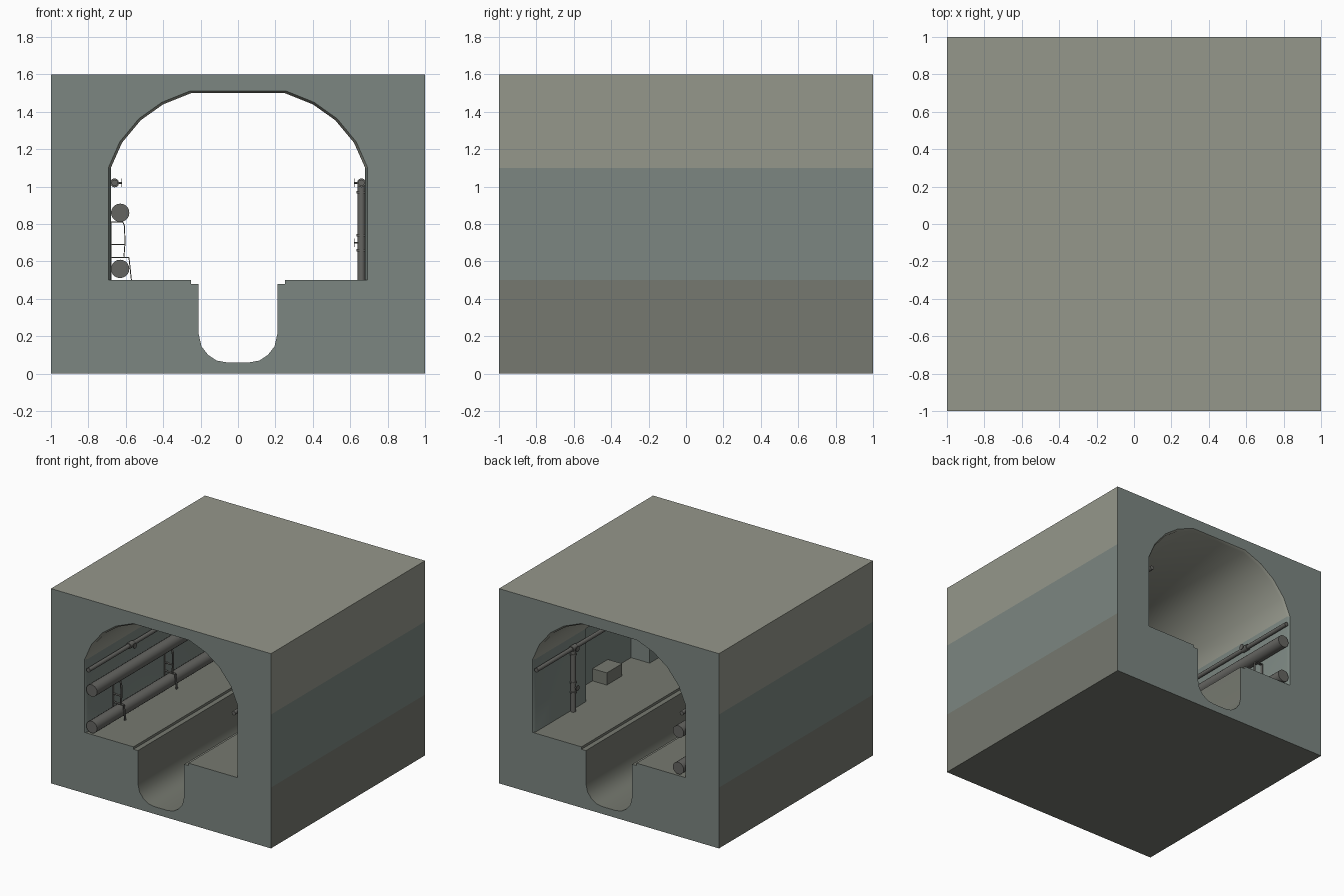
import bpy, bmesh, math
from mathutils import Vector

if "Cube" in bpy.data.objects:
    bpy.data.objects.remove(bpy.data.objects["Cube"])


def material(name, rgb):
    m = bpy.data.materials.new(name)
    m.diffuse_color = (*rgb, 1)
    m.use_nodes = True
    m.node_tree.nodes["Principled BSDF"].inputs["Base Color"].default_value = m.diffuse_color
    return m


ROOF = material("roof_concrete", (0.30, 0.31, 0.26))
WALL = material("wall_concrete", (0.20, 0.24, 0.22))
FLOOR = material("floor_concrete", (0.18, 0.19, 0.16))
METAL = material("dark_metal", (0.13, 0.13, 0.12))


def finish(name, bm, mats, angle=35):
    bmesh.ops.remove_doubles(bm, verts=bm.verts, dist=1e-5)
    bmesh.ops.recalc_face_normals(bm, faces=bm.faces)
    me = bpy.data.meshes.new(name)
    bm.to_mesh(me)
    bm.free()
    ob = bpy.data.objects.new(name, me)
    bpy.context.collection.objects.link(ob)
    for m in mats:
        me.materials.append(m)
    bpy.ops.object.select_all(action='DESELECT')
    ob.select_set(True)
    bpy.context.view_layer.objects.active = ob
    bpy.ops.object.shade_smooth_by_angle(angle=math.radians(angle))
    return ob


# Tunnel block: half profile of the bore, crown to channel bottom
half = [(0, 1.5), (0.25, 1.5), (0.40, 1.44), (0.52, 1.355), (0.62, 1.235), (0.68, 1.10),
        (0.68, 0.5), (0.25, 0.5), (0.25, 0.48), (0.21, 0.48), (0.21, 0.21), (0.195, 0.145),
        (0.16, 0.10), (0.115, 0.07), (0.06, 0.06), (0, 0.06)]
outer = [(0, 0), (1, 0), (1, 0.5), (1, 1.1), (1, 1.6), (0, 1.6)]
NX, NY0, NY1 = 0.85, -0.5, 0.33          # niche depth and span in the right wall
YI = 0.98


def flare(p):
    x, z = p
    if z < 0.5 or (z == 0.5 and x < 0.5):
        return p
    return (x * 1.02, 1.1 + (z - 1.1) * 1.03 if z > 1.1 else z)


bm = bmesh.new()


def face(pts, mat):
    f = bm.faces.new([bm.verts.new(p) for p in pts])
    f.material_index = mat


def band(a, b):
    zm = (a[1] + b[1]) / 2
    return 0 if zm > 1.1 else 1 if zm > 0.5 else 2


for s in (-1, 1):
    for e in (-1, 1):
        # end faces
        face([(s * x, e, z) for x, z in [flare(p) for p in half] + outer], 1)
    for a, b in zip(outer, outer[1:]):
        face([(s * a[0], -1, a[1]), (s * b[0], -1, b[1]), (s * b[0], 1, b[1]), (s * a[0], 1, a[1])], band(a, b))
    for a, b in zip(half, half[1:]):
        # flared rim at both ends
        for e in (-1, 1):
            fa, fb = flare(a), flare(b)
            face([(s * fa[0], e, fa[1]), (s * fb[0], e, fb[1]),
                  (s * b[0], e * YI, b[1]), (s * a[0], e * YI, a[1])], band(a, b))
        # inner lining, with the niche cut into the right wall
        path = [(0, -YI), (0, YI)]
        if s > 0 and a == (0.68, 1.10):
            d = NX - 0.68
            path = [(0, -YI), (0, NY0), (d, NY0), (d, NY1), (0, NY1), (0, YI)]
        for (da, ya), (db, yb) in zip(path, path[1:]):
            face([(s * (a[0] + da), ya, a[1]), (s * (b[0] + da), ya, b[1]),
                  (s * (b[0] + db), yb, b[1]), (s * (a[0] + db), yb, a[1])], band(a, b))
for z, m in ((0.5, 2), (1.10, 0)):
    face([(0.68, NY0, z), (NX, NY0, z), (NX, NY1, z), (0.68, NY1, z)], m)
finish("tunnel_block", bm, [ROOF, WALL, FLOOR])


def rod(name, a, b, r, n=16):
    a, b = Vector(a), Vector(b)
    bm = bmesh.new()
    bmesh.ops.create_cone(bm, cap_ends=True, segments=n, radius1=r, radius2=r, depth=(b - a).length)
    q = Vector((0, 0, 1)).rotation_difference((b - a).normalized())
    bmesh.ops.rotate(bm, verts=bm.verts, matrix=q.to_matrix())
    bmesh.ops.translate(bm, verts=bm.verts, vec=(a + b) / 2)
    return finish(name, bm, [METAL])


def box(name, lo, hi, mat):
    bm = bmesh.new()
    bmesh.ops.create_cube(bm, size=1)
    lo, hi = Vector(lo), Vector(hi)
    bmesh.ops.scale(bm, verts=bm.verts, vec=hi - lo)
    bmesh.ops.translate(bm, verts=bm.verts, vec=(lo + hi) / 2)
    return finish(name, bm, [mat])


def strap(name, pts, y, w=0.02, t=0.005):
    # flat metal strip following points in the x-z plane
    for i, (a, b) in enumerate(zip(pts, pts[1:])):
        a, b = Vector((a[0], 0, a[1])), Vector((b[0], 0, b[1]))
        n = (b - a).normalized().cross(Vector((0, 1, 0))) * t / 2
        bm = bmesh.new()
        quad = [bm.verts.new(p + Vector((0, y - w / 2, 0))) for p in (a - n, b - n, b + n, a + n)]
        f = bm.faces.new(quad)
        ext = bmesh.ops.extrude_face_region(bm, geom=[f])
        bmesh.ops.translate(bm, vec=(0, w, 0), verts=[v for v in ext["geom"] if isinstance(v, bmesh.types.BMVert)])
        finish(f"{name}_{i}", bm, [METAL])


def valve(name, x, y, z):
    # stem and hand wheel pointing into the tunnel
    s = -1 if x > 0 else 1
    rod(name + "_stem", (x, y, z), (x + s * 0.04, y, z), 0.005, 8)
    rod(name + "_wheel", (x + s * 0.036, y, z), (x + s * 0.041, y, z), 0.022, 12)


# Block standing in the niche
box("niche_block", (0.72, -0.2, 0.5), (NX, 0.0, 0.6), FLOOR)

# Large pipes on the left wall
for name, z in (("upper", 0.86), ("lower", 0.56)):
    rod(name + "_large_pipe", (-0.63, -1, z), (-0.63, 1, z), 0.049, 20)

# Pipe brackets
for i, y in enumerate((-0.65, 0.02, 0.69)):
    strap(f"bracket_{i}_upper", [(-0.678, 0.62), (-0.678, 0.81), (-0.615, 0.81), (-0.607, 0.79),
                                 (-0.604, 0.70), (-0.61, 0.625)], y)
    strap(f"bracket_{i}_rung", [(-0.678, 0.69), (-0.604, 0.69)], y)
    strap(f"bracket_{i}_lower", [(-0.678, 0.5), (-0.678, 0.622), (-0.583, 0.622), (-0.57, 0.5)], y)

# Small pipes with collars on both walls
for side, s in (("left", -1), ("right", 1)):
    rod(side + "_small_pipe", (s * 0.66, -1, 1.02), (s * 0.66, 1, 1.02), 0.017, 12)
    for i, y in enumerate((-0.45, 0.52)):
        rod(f"{side}_collar_{i}", (s * 0.66, y - 0.03, 1.02), (s * 0.66, y + 0.03, 1.02), 0.024, 12)
        valve(f"{side}_valve_{i}", s * 0.66, y, 1.02)

# Riser pipe on the right wall
rod("riser_pipe", (0.66, 0.52, 0.5), (0.66, 0.52, 1.02), 0.02, 12)
for i, z in enumerate((0.66, 0.74, 0.97)):
    rod(f"riser_collar_{i}", (0.66, 0.52, z - 0.006), (0.66, 0.52, z + 0.006), 0.027, 12)
valve("riser_valve", 0.66, 0.52, 0.70)
